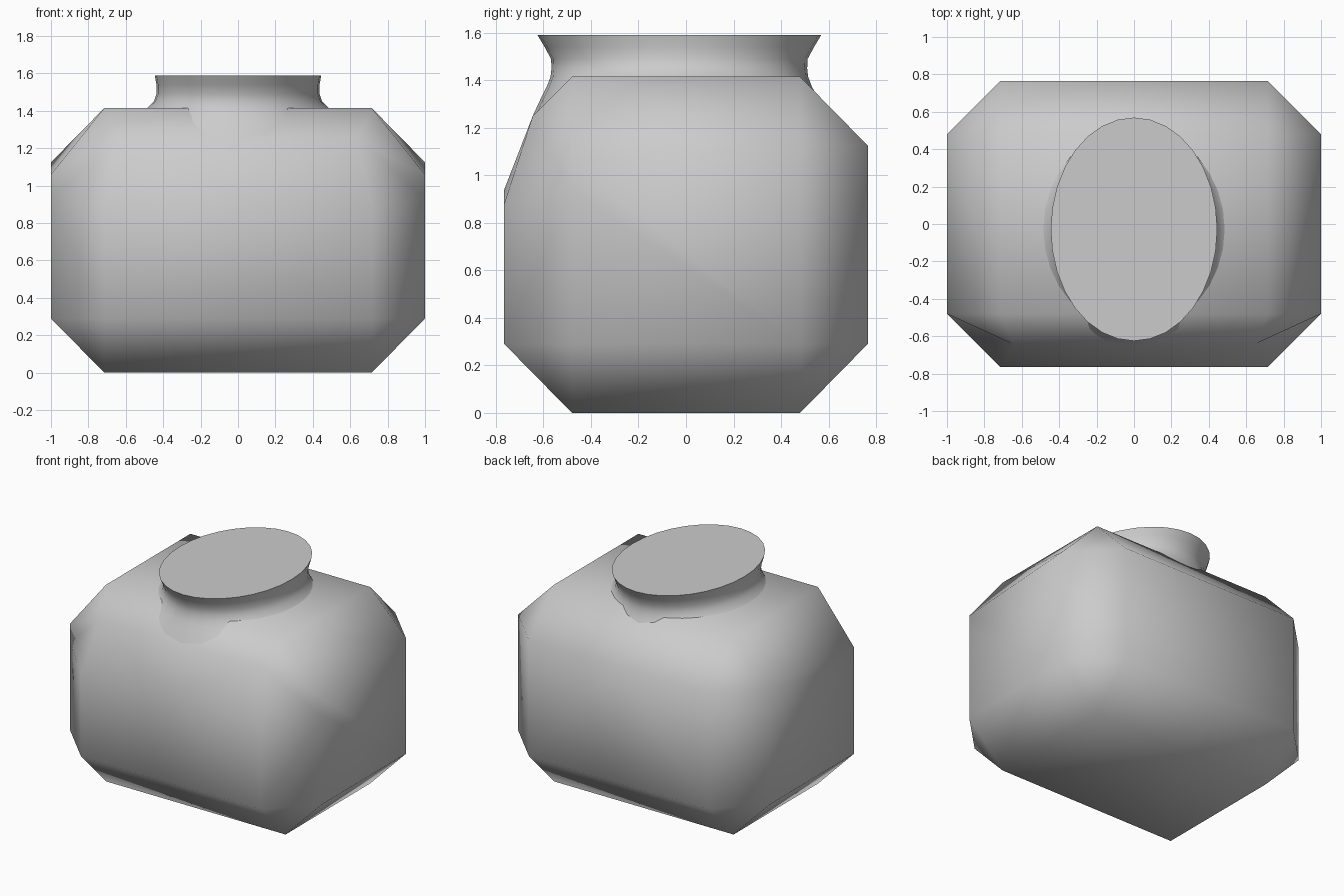
import bpy, bmesh
from math import sin, cos, tau, radians

if "Cube" in bpy.data.objects:
    bpy.data.objects.remove(bpy.data.objects["Cube"])


def finish(bm, name, angle):
    bmesh.ops.recalc_face_normals(bm, faces=bm.faces)
    mesh = bpy.data.meshes.new(name)
    bm.to_mesh(mesh)
    bm.free()
    obj = bpy.data.objects.new(name, mesh)
    bpy.context.collection.objects.link(obj)
    bpy.ops.object.select_all(action='DESELECT')
    obj.select_set(True)
    bpy.context.view_layer.objects.active = obj
    bpy.ops.object.shade_smooth_by_angle(angle=radians(angle))
    return obj


# Body: chamfered box with a sloped front, right half mirrored across x
W, B, D, F, H = 1.0, 0.715, 0.48, 0.765, 1.415
profile = [(-D, 0), (-F, 0.29), (-F, 0.94), (-0.645, 1.25), (-D, H),
           (D, H), (F, 1.125), (F, 0.29), (D, 0)]
bm = bmesh.new()
c = [bm.verts.new((0, y, z)) for y, z in profile]
s = [bm.verts.new((B, y, z)) for y, z in profile]
s[2].co.z = 0.88
s[3].co.x = 0.64
r = [bm.verts.new((W, y, z)) for y, z in
     [(-D, 0.29), (-D, 0.93), (-D, 1.06), (D, 1.125), (D, 0.29)]]
for i in range(9):
    j = (i + 1) % 9
    bm.faces.new((c[i], s[i], s[j], c[j]))
for f in [(s[0], s[8], r[4], r[0]), (s[0], r[0], s[1]),
          (s[1], r[0], r[1], s[2]), (s[2], r[1], s[3]),
          (s[3], r[1], r[2]), (s[3], r[2], s[4]),
          (s[4], r[2], r[3], s[5]), (s[5], r[3], s[6]),
          (s[6], r[3], r[4], s[7]), (s[7], r[4], s[8]), r]:
    bm.faces.new(f)
body = finish(bm, "body", 60)
mirror = body.modifiers.new("Mirror", 'MIRROR')
mirror.use_clip = True

# Neck: oval rings (z, x radius, y radius) flaring into the body
rings = [(1.25, 0.80, 0.617), (1.33, 0.62, 0.58), (1.375, 0.54, 0.557),
         (1.415, 0.485, 0.542), (1.45, 0.45, 0.538), (1.49, 0.436, 0.54),
         (1.54, 0.436, 0.567), (1.59, 0.445, 0.597)]
N = 32
bm = bmesh.new()
loops = [[bm.verts.new((rx * cos(tau * k / N), -0.028 + ry * sin(tau * k / N), z))
          for k in range(N)] for z, rx, ry in rings]
for a, b in zip(loops, loops[1:]):
    for k in range(N):
        m = (k + 1) % N
        bm.faces.new((a[k], a[m], b[m], b[k]))
bm.faces.new(loops[0])
bm.faces.new(loops[-1])
finish(bm, "neck", 50)
